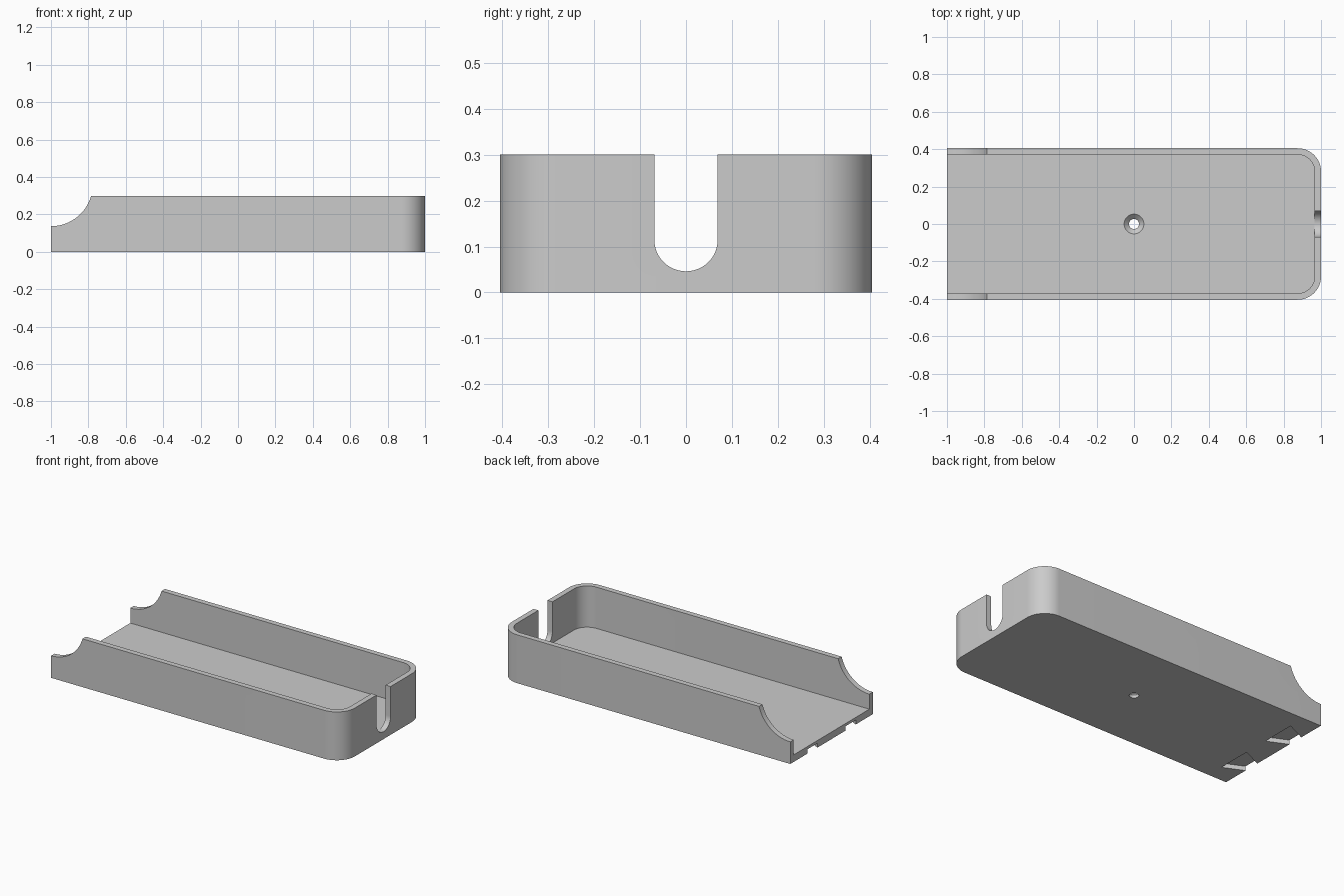
import bpy, bmesh
from math import sin, cos, pi, radians
from mathutils import Vector

cube = bpy.data.objects.get("Cube")
if cube:
    bpy.data.objects.remove(cube, do_unlink=True)

HALF_W, HEIGHT, WALL, FLOOR, CORNER = 0.405, 0.3, 0.034, 0.044, 0.125

grey = bpy.data.materials.new("light grey")
grey.use_nodes = True
grey.diffuse_color = (0.6, 0.6, 0.6, 1)
grey.node_tree.nodes["Principled BSDF"].inputs["Base Color"].default_value = (0.6, 0.6, 0.6, 1)


def arc(cx, cy, r, start, end, steps=16):
    angles = [radians(start + (end - start) * i / steps) for i in range(steps + 1)]
    return [(cx + r * cos(a), cy + r * sin(a)) for a in angles]


def prism(name, outline, axis, low, high, top_outline=None):
    """Solid between two matching outlines, placed at low and high on an axis."""
    def place(p, d):
        return {"x": (d, p[0], p[1]), "y": (p[0], d, p[1]), "z": (p[0], p[1], d)}[axis]
    bm = bmesh.new()
    a = [bm.verts.new(place(p, low)) for p in outline]
    b = [bm.verts.new(place(p, high)) for p in (top_outline or outline)]
    bm.faces.new(a)
    bm.faces.new(b)
    n = len(a)
    for i in range(n):
        j = (i + 1) % n
        bm.faces.new((a[i], a[j], b[j], b[i]))
    bmesh.ops.recalc_face_normals(bm, faces=bm.faces)
    mesh = bpy.data.meshes.new(name)
    bm.to_mesh(mesh)
    bm.free()
    mesh.materials.append(grey)
    obj = bpy.data.objects.new(name, mesh)
    bpy.context.collection.objects.link(obj)
    return obj


def tray_outline(x0, x1, half, r):
    # square at the open end, rounded at the closed end
    return ([(x0, half), (x0, -half)]
            + arc(x1 - r, -half + r, r, -90, 0)
            + arc(x1 - r, half - r, r, 0, 90))


def circle(r):
    return arc(0, 0, r, 0, 360, 48)[:-1]


# Solid tray block
tray = prism("tray", tray_outline(-1, 1, HALF_W, CORNER), "z", 0, HEIGHT)

# Inner cavity, open at one end
cutters = [prism("cavity_cutter",
                 tray_outline(-1.1, 1 - WALL, HALF_W - WALL, CORNER - WALL),
                 "z", FLOOR, HEIGHT + 0.1)]

# Curved scoops at the open ends of the side walls
cutters.append(prism("scoop_cutter", arc(-1, 0.36, 0.223, 0, 360, 72)[:-1], "y", -0.6, 0.6))

# Round-bottomed cable slot in the closed end
slot = [(0.069, 0.4), (-0.069, 0.4)] + arc(0, 0.115, 0.069, 180, 360, 24)
cutters.append(prism("slot_cutter", slot, "x", 0.9, 1.1))

# Countersunk screw hole in the floor
cutters.append(prism("hole_cutter", circle(0.027), "z", -0.1, 0.1))
cutters.append(prism("countersink_cutter", circle(0.027), "z", 0.018, 0.064, circle(0.073)))

# Two dovetail recesses under the open end, flaring inwards
for side in (-1, 1):
    y = 0.188 * side
    dovetail = [(-1.05, y - 0.027), (-1.05, y + 0.027), (-0.875, y + 0.108), (-0.875, y - 0.108)]
    cutters.append(prism("dovetail_cutter", dovetail, "z", -0.05, 0.027))

# Cut everything out of the block
bpy.ops.object.select_all(action="DESELECT")
bpy.context.view_layer.objects.active = tray
tray.select_set(True)
for cutter in cutters:
    cutter.hide_render = True
    mod = tray.modifiers.new(cutter.name, "BOOLEAN")
    mod.operation = "DIFFERENCE"
    mod.solver = "EXACT"
    mod.object = cutter
    bpy.ops.object.modifier_apply(modifier=mod.name)
    bpy.data.objects.remove(cutter, do_unlink=True)

bpy.ops.object.shade_smooth_by_angle(angle=radians(30))
